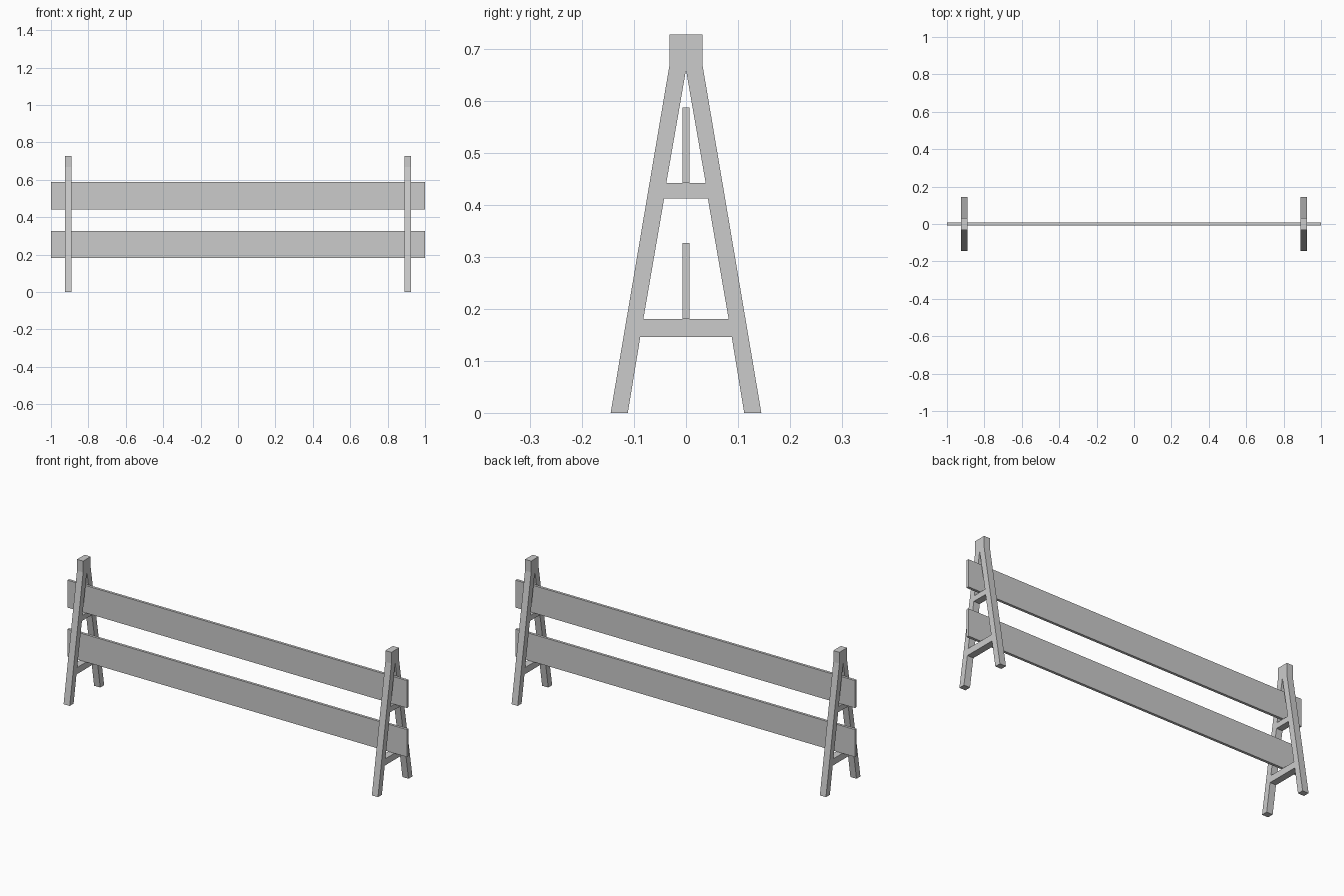
import bpy, bmesh
from math import radians

if "Cube" in bpy.data.objects:
    bpy.data.objects.remove(bpy.data.objects["Cube"])


def mirrored(half):
    """Close a right-hand half outline with its mirror image."""
    return half + [(-y, z) for y, z in reversed(half) if y > 0]


def a_frame_mesh(loops, thickness):
    """Fill nested outlines (holes included) and extrude them to a solid."""
    curve = bpy.data.curves.new("trestle_profile", 'CURVE')
    curve.dimensions = '2D'
    curve.fill_mode = 'BOTH'
    curve.extrude = thickness / 2
    for pts in loops:
        s = curve.splines.new('POLY')
        s.points.add(len(pts) - 1)
        for p, (y, z) in zip(s.points, pts):
            p.co = (y, z, 0, 1)
        s.use_cyclic_u = True
    tmp = bpy.data.objects.new("trestle_profile", curve)
    mesh = bpy.data.meshes.new_from_object(tmp)
    bpy.data.objects.remove(tmp)
    bm = bmesh.new()
    bm.from_mesh(mesh)
    bmesh.ops.remove_doubles(bm, verts=bm.verts, dist=1e-5)
    bmesh.ops.recalc_face_normals(bm, faces=bm.faces)
    for f in bm.faces:
        f.smooth = False
    bm.to_mesh(mesh)
    bm.free()
    return mesh


# A-frame trestles: outer outline, upper opening, lower opening
outer = mirrored([(0.088, 0.146), (0.112, 0), (0.145, 0),
                  (0.032, 0.668), (0.032, 0.728)])
upper = mirrored([(0, 0.66), (0.038, 0.442)])
lower = mirrored([(0.042, 0.413), (0.082, 0.181)])
frame = a_frame_mesh([outer, upper, lower], 0.036)
for name, x in (("left_trestle", -0.908), ("right_trestle", 0.908)):
    ob = bpy.data.objects.new(name, frame)
    ob.location.x = x
    ob.rotation_euler = (radians(90), 0, radians(90))
    bpy.context.collection.objects.link(ob)

# Boards resting on the crossbars
for name, z in (("lower_board", 0.181), ("upper_board", 0.442)):
    bpy.ops.mesh.primitive_cube_add(size=1, location=(0, 0, z + 0.073))
    ob = bpy.context.object
    ob.name = name
    ob.scale = (2, 0.014, 0.146)
